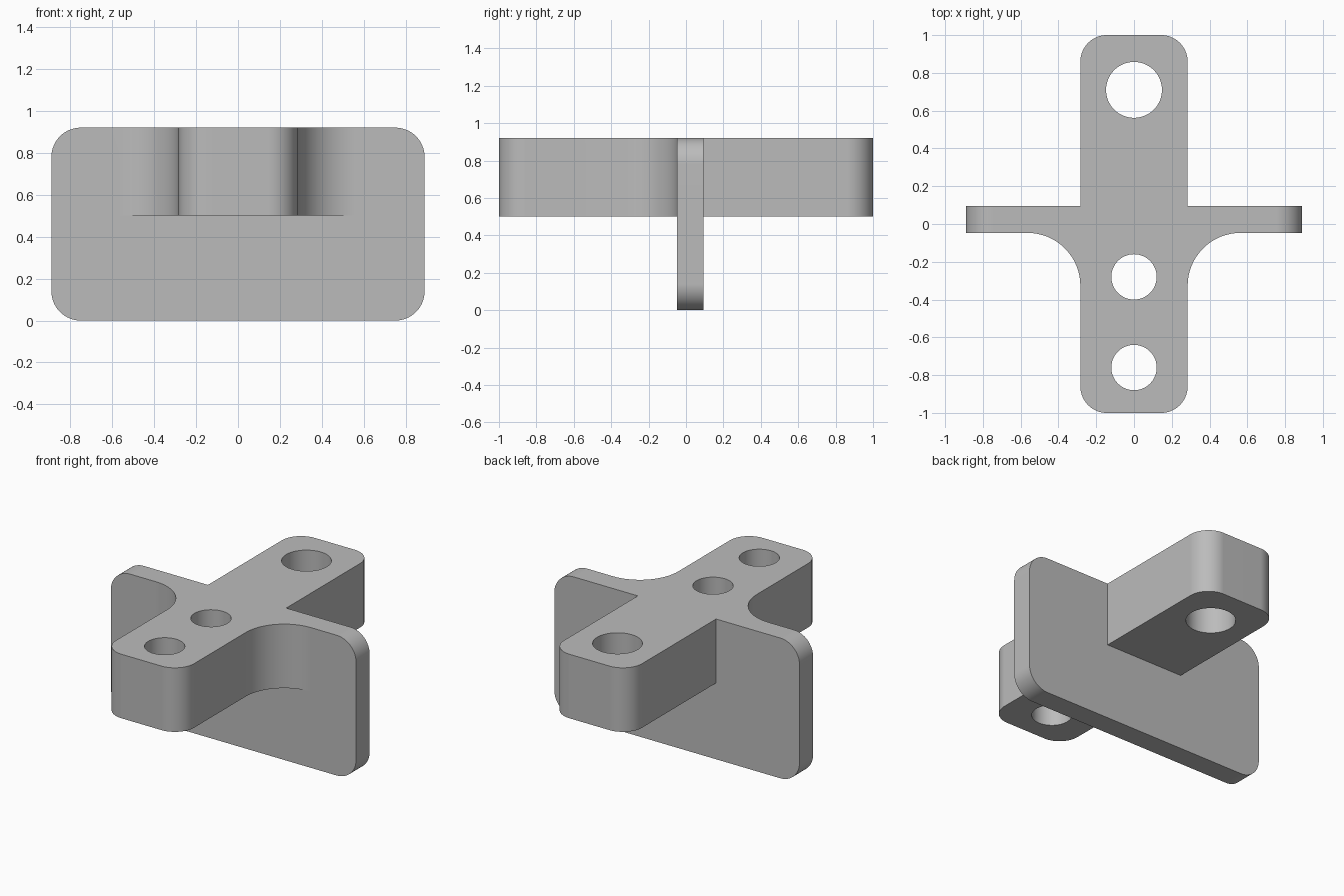
import bpy
import bmesh
from math import cos, sin, pi, radians
from mathutils import Matrix, Vector

cube = bpy.data.objects.get("Cube")
if cube:
    bpy.data.objects.remove(cube, do_unlink=True)

# Main dimensions
TOP, ARM_BOTTOM = 0.92, 0.5
PLATE_HALF, PLATE_FRONT, PLATE_BACK = 0.89, -0.047, 0.094
ARM_HALF, CORNER, FILLET = 0.284, 0.14, 0.28
STEPS = 16

grey = bpy.data.materials.new("plain grey")
grey.use_nodes = True
colour = (0.5, 0.5, 0.5, 1)
grey.diffuse_color = colour
grey.node_tree.nodes["Principled BSDF"].inputs["Base Color"].default_value = colour


def arc(cx, cy, r, start, end, steps=STEPS):
    angles = [radians(start + (end - start) * i / steps) for i in range(steps + 1)]
    return [(cx + r * cos(a), cy + r * sin(a)) for a in angles]


def circle(cx, cy, r):
    return arc(cx, cy, r, 0, 360, 64)[:-1]


def extrude(name, outline, low, high, upright=False):
    """Extrude an outline along z, or along y when upright."""
    bm = bmesh.new()
    face = bm.faces.new([bm.verts.new((x, y, low)) for x, y in outline])
    new = bmesh.ops.extrude_face_region(bm, geom=[face])["geom"]
    moved = [v for v in new if isinstance(v, bmesh.types.BMVert)]
    bmesh.ops.translate(bm, verts=moved, vec=Vector((0, 0, high - low)))
    if upright:
        # Swap y and z so the outline stands in the xz plane
        bm.transform(Matrix(((1, 0, 0, 0), (0, 0, 1, 0), (0, 1, 0, 0), (0, 0, 0, 1))))
    bmesh.ops.recalc_face_normals(bm, faces=bm.faces)
    mesh = bpy.data.meshes.new(name)
    bm.to_mesh(mesh)
    bm.free()
    mesh.materials.append(grey)
    obj = bpy.data.objects.new(name, mesh)
    bpy.context.collection.objects.link(obj)
    return obj


def combine(target, tool, operation):
    bpy.context.view_layer.objects.active = target
    mod = target.modifiers.new(operation.lower(), 'BOOLEAN')
    mod.operation, mod.solver, mod.object = operation, 'EXACT', tool
    bpy.ops.object.modifier_apply(modifier=mod.name)
    bpy.data.objects.remove(tool, do_unlink=True)


# Upright plate with four rounded corners
px = PLATE_HALF - CORNER
plate_outline = (arc(px, CORNER, CORNER, -90, 0) + arc(px, TOP - CORNER, CORNER, 0, 90)
                 + arc(-px, TOP - CORNER, CORNER, 90, 180) + arc(-px, CORNER, CORNER, 180, 270))
bracket = extrude("bracket", plate_outline, PLATE_FRONT, PLATE_BACK, upright=True)

# Horizontal arm: right half outline with front fillet, then mirrored
ax, ay = ARM_HALF - CORNER, 1 - CORNER
flare = ARM_HALF + FILLET
half = (arc(ax, -ay, CORNER, -90, 0)
        + arc(flare, PLATE_FRONT - FILLET, FILLET, 180, 90)
        + [(flare, 0.02), (ARM_HALF, 0.02)]
        + arc(ax, ay, CORNER, 0, 90))
arm_outline = half + [(-x, y) for x, y in reversed(half)]
combine(bracket, extrude("arm", arm_outline, ARM_BOTTOM, TOP), 'UNION')

# Vertical holes through the arm
for y, r in ((0.71, 0.148), (-0.28, 0.12), (-0.76, 0.12)):
    combine(bracket, extrude("arm_hole", circle(0, y, r), 0.3, 1.1), 'DIFFERENCE')

# Mounting holes through the plate
for side in (-1, 1):
    hole = extrude("plate_hole", circle(side * 0.622, 0.25, 0.109), -0.2, 0.3, upright=True)
    combine(bracket, hole, 'DIFFERENCE')

# Smooth rounded walls, flat main faces
bpy.ops.object.select_all(action='DESELECT')
bracket.select_set(True)
bpy.context.view_layer.objects.active = bracket
bpy.ops.object.shade_smooth_by_angle(angle=radians(30))
weighted = bracket.modifiers.new("flat face normals", 'WEIGHTED_NORMAL')
weighted.keep_sharp = True
